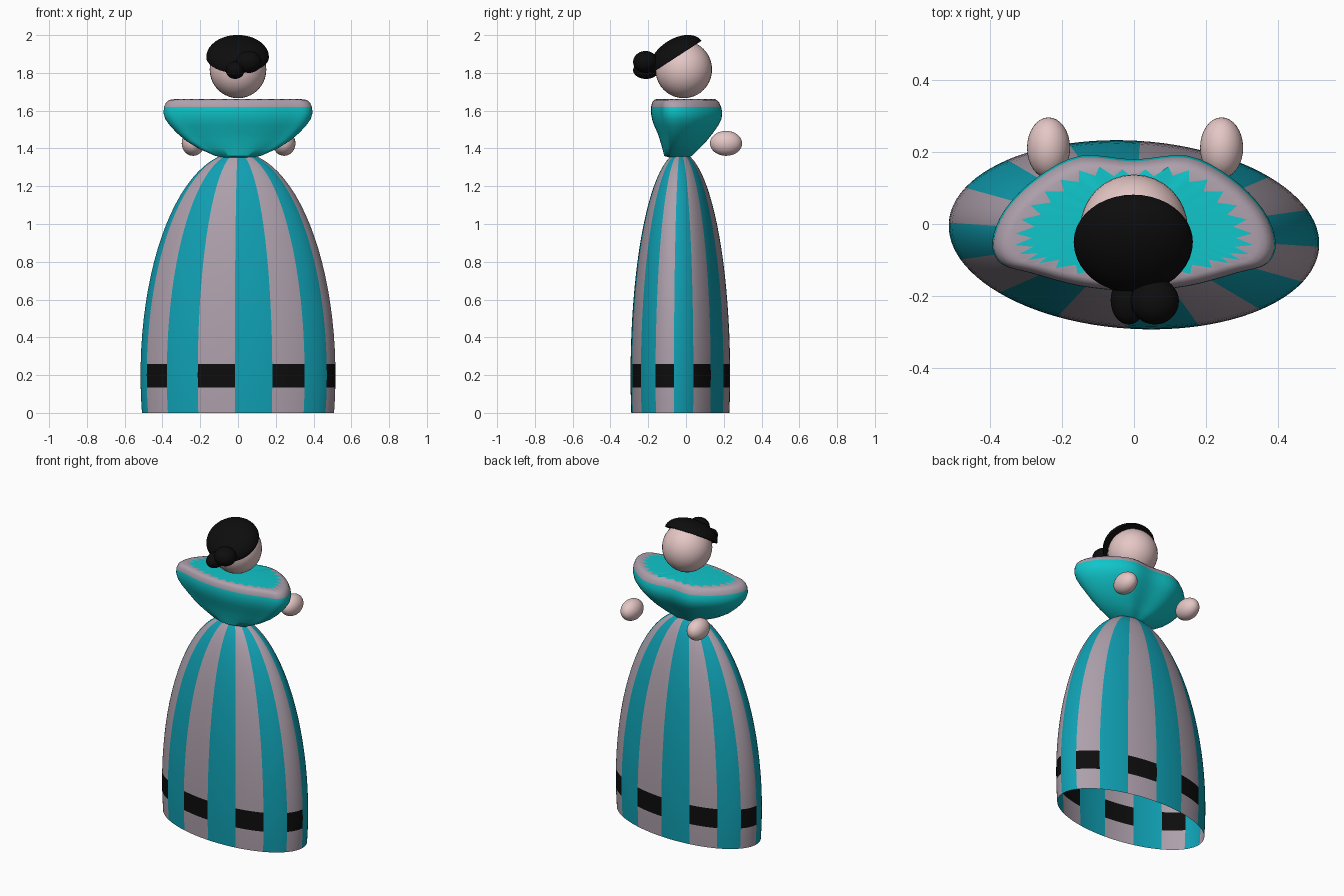
import bpy, bmesh, math
from mathutils import Vector

if "Cube" in bpy.data.objects:
    bpy.data.objects.remove(bpy.data.objects["Cube"])


def material(name, rgb):
    m = bpy.data.materials.new(name)
    m.diffuse_color = (*rgb, 1)
    m.use_nodes = True
    m.node_tree.nodes["Principled BSDF"].inputs["Base Color"].default_value = m.diffuse_color
    return m


BRIGHT = material("bright teal", (0.005, 0.56, 0.59))
TEAL = material("skirt teal", (0.005, 0.35, 0.45))
GREY = material("mauve grey", (0.42, 0.35, 0.41))
SKIN = material("skin", (0.78, 0.57, 0.56))
BLACK = material("black", (0.004, 0.004, 0.004))


def finish(bm, name, mats, angle=40):
    me = bpy.data.meshes.new(name)
    bm.to_mesh(me)
    bm.free()
    ob = bpy.data.objects.new(name, me)
    bpy.context.collection.objects.link(ob)
    for m in mats:
        me.materials.append(m)
    bpy.ops.object.select_all(action='DESELECT')
    ob.select_set(True)
    bpy.context.view_layer.objects.active = ob
    bpy.ops.object.shade_smooth_by_angle(angle=math.radians(angle))
    return ob


def ellipsoid(name, loc, radii, mat):
    bm = bmesh.new()
    bmesh.ops.create_uvsphere(bm, u_segments=32, v_segments=20, radius=1)
    bmesh.ops.scale(bm, vec=radii, verts=bm.verts)
    ob = finish(bm, name, [mat])
    ob.location = loc
    return ob


def loft(bm, rings, pick):
    """Join closed rings of points; pick(ring, segment) gives the material."""
    vs = [[bm.verts.new(p) for p in r] for r in rings]
    n = len(vs[0])
    for k in range(len(vs) - 1):
        for i in range(n):
            j = (i + 1) % n
            f = bm.faces.new((vs[k][i], vs[k][j], vs[k + 1][j], vs[k + 1][i]))
            f.material_index = pick(k, i)
    return vs


# Skirt: open half-ellipsoid bell with 16 stripes and a black hem band
SEG = 96
heights = [0, 0.07, 0.135, 0.2, 0.26] + [0.26 + 1.118 * math.sin(i * math.pi / 44) for i in range(1, 23)]
turn = -0.065
rings = []
for z in heights:
    s = math.sqrt(max(0, 1 - ((z - 0.2) / 1.18) ** 2))
    ring = []
    for i in range(SEG):
        t = -math.pi / 2 + 2 * math.pi * i / SEG
        x, y = 0.517 * s * math.cos(t), 0.262 * s * math.sin(t)
        ring.append((x * math.cos(turn) - y * math.sin(turn),
                     x * math.sin(turn) + y * math.cos(turn) - 0.03, z))
    rings.append(ring)


def skirt_colour(k, i):
    if (i // (SEG // 16)) % 2 == 0:
        return 0
    return 2 if k in (2, 3) else 1


bm = bmesh.new()
vs = loft(bm, rings, skirt_colour)
bm.faces.new(vs[-1])
finish(bm, "skirt", [TEAL, GREY, BLACK])

# Bodice: bean-shaped bowl with a rounded grey rim and a toothed top panel
outline = [(0, -.185), (.15, -.172), (.29, -.135), (.37, -.11), (.395, -.05), (.36, .04),
           (.27, .13), (.15, .19), (0, .18)]
outline += [(-x, y) for x, y in outline[-2:0:-1]]


def smooth_loop(pts, steps):
    out = []
    n = len(pts)
    for i in range(n):
        a, b, c, d = (Vector(pts[(i + o) % n]) for o in (-1, 0, 1, 2))
        for k in range(steps):
            t = k / steps
            out.append(0.5 * (2 * b + (c - a) * t + (2 * a - 5 * b + 4 * c - d) * t * t
                              + (3 * b - a - 3 * c + d) * t ** 3))
    return out


loop = smooth_loop(outline, 4)
# each level: height, half width, back y, front y
levels = [(1.35, .06, -.08, .0), (1.36, .12, -.115, .03), (1.40, .21, -.125, .07),
          (1.44, .275, -.137, .108), (1.48, .322, -.15, .14), (1.52, .36, -.168, .168),
          (1.555, .385, -.18, .186), (1.59, .395, -.186, .19), (1.62, .391, -.185, .184),
          (1.643, .381, -.179, .174), (1.656, .365, -.17, .162), (1.66, .345, -.16, .15)]
rings = []
for z, w, lo, hi in levels:
    rings.append([(p.x * w / .395, lo + (p.y + .185) / .375 * (hi - lo), z) for p in loop])
teeth = [.84 if i % 2 else .72 for i in range(len(loop))]
rings.append([(p.x * f, (p.y + .01) * f - .01, 1.661) for p, f in zip(loop, teeth)])
bm = bmesh.new()
vs = loft(bm, rings, lambda k, i: 1 if k >= 8 else 0)
bm.faces.new(vs[0][::-1])
centre = bm.verts.new((0, -.01, 1.661))
top = vs[-1]
for i in range(len(top)):
    bm.faces.new((top[i], top[(i + 1) % len(top)], centre))
finish(bm, "bodice", [BRIGHT, GREY], 50)

# Head and hands
ellipsoid("head", (0, -.012, 1.818), (.15, .15, .152), SKIN)
for side, x in (("left", -.238), ("right", .244)):
    ellipsoid(side + "_hand", (x, .212, 1.427), (.06, .085, .066), SKIN)

# Hair: tilted flattened dome over the back of the head
bm = bmesh.new()
bmesh.ops.create_uvsphere(bm, u_segments=40, v_segments=24, radius=1)
cut = bmesh.ops.bisect_plane(bm, geom=bm.verts[:] + bm.edges[:] + bm.faces[:],
                             plane_co=(0, 0, 0), plane_no=(0, 0, 1), clear_inner=True)
bmesh.ops.holes_fill(bm, edges=[e for e in bm.edges if e.is_boundary])
bmesh.ops.scale(bm, vec=(.166, .157, .095), verts=bm.verts)
hair = finish(bm, "hair", [BLACK])
hair.location = (-.002, -.05, 1.884)
hair.rotation_euler.x = math.radians(33)

# Bun: two overlapping lobes
ellipsoid("bun_upper", (.058, -.215, 1.858), (.067, .065, .058), BLACK)
ellipsoid("bun_lower", (-.015, -.212, 1.815), (.05, .068, .047), BLACK)
